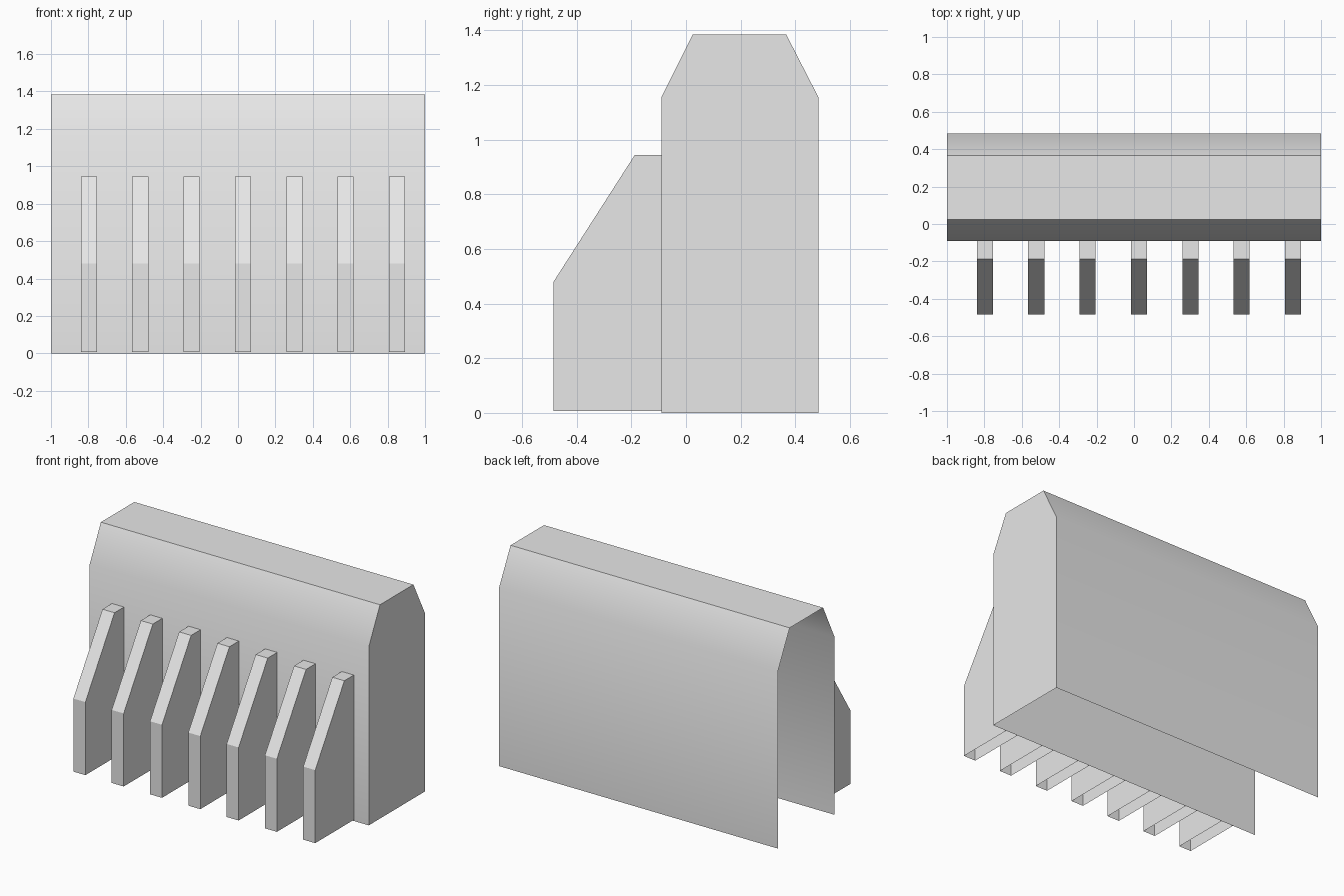
import bpy
import bmesh
import math

cube = bpy.data.objects.get("Cube")
if cube:
    bpy.data.objects.remove(cube, do_unlink=True)

grey = bpy.data.materials.new("plain_grey")
grey.use_nodes = True
grey.diffuse_color = (0.8, 0.8, 0.8, 1)
grey.node_tree.nodes["Principled BSDF"].inputs["Base Color"].default_value = (0.8, 0.8, 0.8, 1)


def shell(name, profile, x0, x1, strips, cap_right_end, cap_left_end):
    """Thin shell: a (y, z) profile swept along x, with chosen ends closed."""
    bm = bmesh.new()
    a = [bm.verts.new((x0, y, z)) for y, z in profile]
    b = [bm.verts.new((x1, y, z)) for y, z in profile]
    for i in range(strips):
        bm.faces.new((a[i], b[i], b[i + 1], a[i + 1]))
    if cap_left_end:
        bm.faces.new(a)
    if cap_right_end:
        bm.faces.new(b[::-1])
    mesh = bpy.data.meshes.new(name)
    bm.to_mesh(mesh)
    bm.free()
    mesh.materials.append(grey)
    obj = bpy.data.objects.new(name, mesh)
    bpy.context.collection.objects.link(obj)
    return obj


# Wall with chamfered top, open underneath and at the -x end
FRONT, BACK, SHOULDER, TOP = -0.09, 0.485, 1.155, 1.385
wall_profile = [(FRONT, 0), (FRONT, SHOULDER), (0.025, TOP),
                (0.367, TOP), (BACK, SHOULDER), (BACK, 0)]
wall = shell("wall", wall_profile, -1, 1, 5, True, False)

# Smooth the shallow chamfer edges, keep the top edges sharp
bpy.ops.object.select_all(action='DESELECT')
wall.select_set(True)
bpy.context.view_layer.objects.active = wall
bpy.ops.object.shade_smooth_by_angle(angle=math.radians(30))

# Row of hollow sloped buttresses, open underneath and against the wall
fin_profile = [(-0.485, 0.007), (-0.485, 0.48), (-0.187, 0.945),
               (FRONT, 0.945), (FRONT, 0.007)]
for i in range(7):
    centre = -0.797 + 0.2745 * i
    shell(f"buttress_{i + 1}", fin_profile, centre - 0.043, centre + 0.043, 3, True, True)
